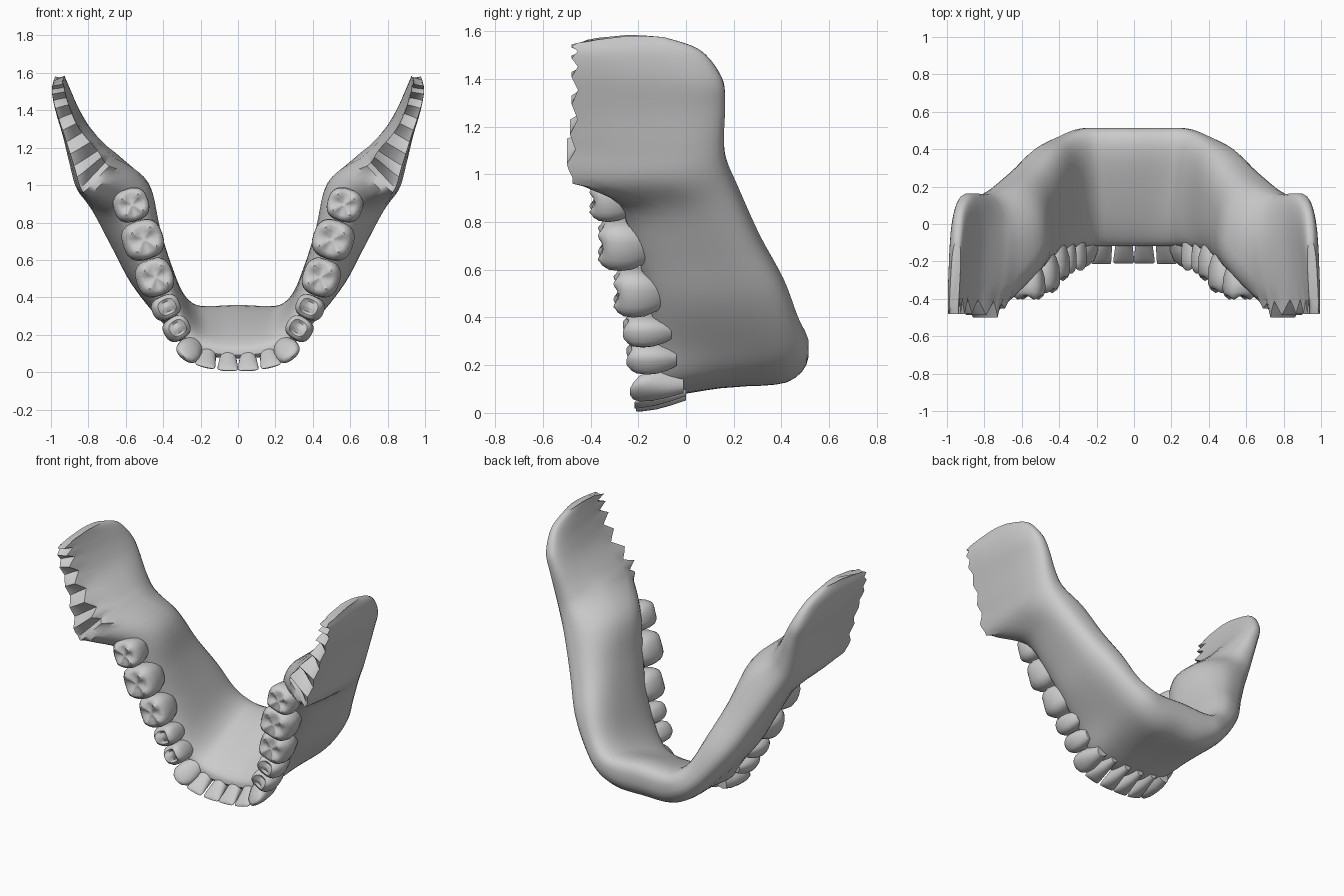
import bpy, bmesh, math, random
from mathutils import Vector

if "Cube" in bpy.data.objects:
    bpy.data.objects.remove(bpy.data.objects["Cube"])

random.seed(4)


def spow(c, e):
    return math.copysign(abs(c) ** e, c)


def finish(name, bm, angle=40):
    bmesh.ops.recalc_face_normals(bm, faces=bm.faces)
    me = bpy.data.meshes.new(name)
    bm.to_mesh(me)
    bm.free()
    ob = bpy.data.objects.new(name, me)
    bpy.context.collection.objects.link(ob)
    bpy.ops.object.select_all(action='DESELECT')
    ob.select_set(True)
    bpy.context.view_layer.objects.active = ob
    bpy.ops.object.shade_smooth_by_angle(angle=math.radians(angle))
    return ob


def loft(bm, rings):
    loops = [[bm.verts.new(p) for p in r] for r in rings]
    n = len(loops[0])
    for a, b in zip(loops, loops[1:]):
        for i in range(n):
            j = (i + 1) % n
            bm.faces.new((a[i], a[j], b[j], b[i]))
    bm.faces.new(loops[0])
    bm.faces.new(loops[-1])


# Jaw stations from chin to ramus tip: outer-top xz, inner-top xz,
# outer-bottom xz, inner-bottom xz, y of tooth edge, y of lower border
STATIONS = [
    (0, .035, 0, .17, 0, .115, 0, .42, -.12, .515),
    (.16, .05, .11, .18, .19, .12, .15, .41, -.12, .515),
    (.30, .11, .20, .22, .34, .19, .23, .41, -.12, .51),
    (.39, .27, .28, .34, .47, .31, .30, .47, -.13, .47),
    (.52, .46, .35, .55, .60, .48, .37, .62, -.16, .41),
    (.61, .66, .41, .75, .71, .67, .45, .80, -.22, .31),
    (.70, .84, .49, .98, .82, .87, .54, 1.0, -.30, .22),
    (.83, .95, .72, 1.07, .88, .99, .66, 1.12, -.49, .17),
    (.88, 1.1, .77, 1.17, .91, 1.1, .72, 1.21, -.49, .16),
    (.93, 1.26, .86, 1.3, .94, 1.26, .79, 1.34, -.48, .165),
    (.98, 1.41, .91, 1.43, .97, 1.38, .84, 1.43, -.48, .15),
    (1.0, 1.5, .93, 1.51, .98, 1.51, .89, 1.53, -.48, .06),
    (.99, 1.54, .94, 1.55, .97, 1.575, .92, 1.575, -.48, -.09),
]
BULGE = {5: .01, 6: .04, 7: .085, 8: .045, 9: .01}   # swelling on the inner face
HOLLOW = {0: .035, 1: .035, 2: .03, 3: .01}          # hollow above the chin
SUB, RING = 5, 32


def mirrored(s):
    return [-c if i in (0, 2, 4, 6) else c for i, c in enumerate(s)]


half = [list(s) + [BULGE.get(i, 0), HOLLOW.get(i, 0)] for i, s in enumerate(STATIONS)]
full = [mirrored(s) for s in half[:0:-1]] + half
mid = len(half) - 1


def catmull(k, t):
    p = [full[min(max(k + d, 0), len(full) - 1)] for d in (-1, 0, 1, 2)]
    return [.5 * (2 * b + (c - a) * t + (2 * a - 5 * b + 4 * c - d) * t * t
                  + (3 * b - a - 3 * c + d) * t ** 3) for a, b, c, d in zip(*p)]


def section(s, pos, row):
    ramus = min(max(abs(pos) - 6, 0), 1)
    tip = max(abs(pos) - 11, 0)
    ot, it, ob, ib = (Vector((s[i], 0, s[i + 1])) for i in (0, 2, 4, 6))
    yt, yb, bulge, hollow = s[8:]
    inward = (it - ot).normalized()
    pts = []
    for i in range(RING):
        a = 2 * math.pi * (i + .5) / RING
        u = .5 + .5 * spow(math.cos(a), .75)
        e = .75 - (.4 * ramus if math.sin(a) < 0 else 0)
        v = .5 + .5 * spow(math.sin(a), e)
        p = ot.lerp(it, u).lerp(ob.lerp(ib, u), v)
        p += inward * bulge * math.sin(math.pi * v ** .8) * u
        p += inward * hollow * math.sin(math.pi * min(v * 1.15, 1)) * (1 - u)
        p.z += .02 * tip * math.sin(math.pi * v)
        p.y = yt + (yb - yt) * v
        # ragged broken front edge of the ramus
        if ramus == 1 and v < .12:
            p.y = yt + .04 * abs(row % 4 - 2) * (.3 + .7 * u)
        pts.append(p)
    return pts


# Jaw bone
bm = bmesh.new()
rings = []
for k in range(len(full) - 1):
    for j in range(SUB):
        n = abs(k * SUB + j - mid * SUB)
        rings.append(section(catmull(k, j / SUB), k + j / SUB - mid, n))
rings.append(section(full[-1], mid, mid * SUB))
loft(bm, rings)
finish('jaw_bone', bm, 35)

# Crown profiles: (height, width scale, depth scale, outward lean)
MOLAR = [(0, .5, .55, 0), (.15, .75, .78, 0), (.38, .95, .95, .003), (.6, 1, 1, .004),
         (.8, .96, .95, 0), (.93, .82, .8, -.003), (1, .64, .62, -.003),
         (.95, .42, .4, -.003), (.9, .12, .12, -.003)]
INCISOR = [(0, .5, .9, 0), (.3, .7, 1, .016), (.6, .88, .78, .045),
           (.85, 1, .42, .072), (.97, 1, .22, .085), (1, .92, .1, .088)]
CANINE = [(0, .55, 1, 0), (.3, .8, 1, .018), (.6, 1, .85, .035),
          (.82, .95, .6, .052), (.94, .65, .32, .066), (1, .25, .12, .07)]

# name, x, z, arch angle, width, depth, y of biting edge, y of root, profile, cusps
TEETH = [
    ('central_incisor', .052, .102, 2, .108, .11, -.21, .0, INCISOR, 0),
    ('lateral_incisor', .155, .118, 14, .108, .11, -.215, .0, INCISOR, 0),
    ('canine', .238, .142, 40, .14, .135, -.235, -.01, CANINE, 0),
    ('first_premolar', .325, .235, 58, .13, .145, -.25, -.04, MOLAR, 2),
    ('second_premolar', .382, .348, 66, .13, .155, -.265, -.06, MOLAR, 2),
    ('first_molar', .442, .507, 72, .205, .2, -.305, -.09, MOLAR, 4),
    ('second_molar', .505, .708, 72, .215, .22, -.37, -.14, MOLAR, 4),
    ('third_molar', .568, .895, 74, .18, .19, -.405, -.21, MOLAR, 4),
]


def tooth(name, x, z, ang, w, d, ytop, yroot, profile, cusps, side):
    t = math.radians(ang)
    tan = Vector((math.cos(t), 0, math.sin(t)))
    out = Vector((math.sin(t), 0, -math.cos(t)))
    rings = []
    for h, sw, sd, lean in profile:
        ring = []
        for i in range(24):
            a = 2 * math.pi * i / 24
            e = .75 if cusps else .9
            p = Vector((x, 0, z)) + tan * (w / 2 * sw * spow(math.cos(a), e))
            p += out * (d / 2 * sd * spow(math.sin(a), e) + lean)
            p.y = yroot + (ytop - yroot) * h
            if cusps and h > .85 and sw > .3:      # cusps and grooves
                p.y += .011 * (1 + math.cos(cusps * a)) * (1 if sw < .7 else .5)
            p.x *= side
            ring.append(p)
        rings.append(ring)
    bm = bmesh.new()
    loft(bm, rings)
    # rest the incisor edges on the ground plane
    for v in bm.verts:
        v.co.z = max(v.co.z, 0)
    finish(name + ('_left' if side > 0 else '_right'), bm, 50)


# Teeth, both sides
for spec in TEETH:
    for side in (1, -1):
        tooth(*spec, side)
